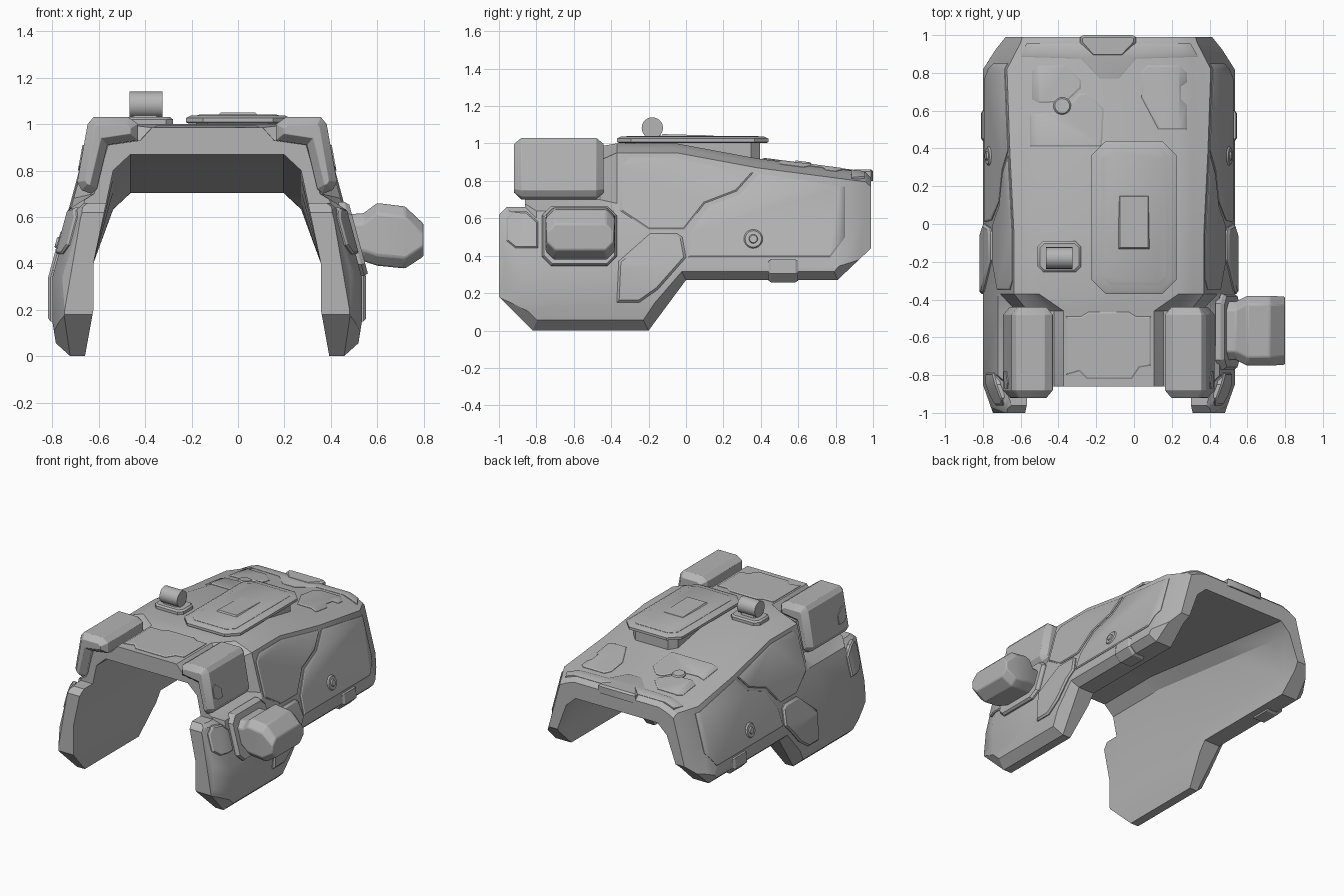
import bpy, bmesh
from math import cos, sin, pi
from mathutils import Vector

if "Cube" in bpy.data.objects:
    bpy.data.objects.remove(bpy.data.objects["Cube"], do_unlink=True)

MID = -0.133  # symmetry plane of the hull
parts = []

grey = bpy.data.materials.new("plain_grey")
grey.use_nodes = True
grey.diffuse_color = (0.46, 0.46, 0.46, 1)
grey.node_tree.nodes["Principled BSDF"].inputs["Base Color"].default_value = (0.46, 0.46, 0.46, 1)


def lerp(table, t):
    for (a, p), (b, q) in zip(table, table[1:]):
        if t <= b:
            return p + (q - p) * max(0, t - a) / (b - a)
    return table[-1][1]


# Hull surface rules: roof height, ceiling height, end taper and wall offset
ROOF = [(-1.02, .985), (-.46, .985), (-.37, 1), (-.05, 1), (.38, .92), (.96, .845), (1.02, .79)]
CEILING = [(-.37, .87), (1.0, .70)]
TAPER = [(-1.02, .06), (-.85, 0), (.82, 0), (1.02, .11)]
WALL = [(0, .64), (.15, .667), (.34, .667), (1.2, .435)]


def wall(y, z):
    return lerp(WALL, z) - lerp(TAPER, y)


def roof(u, y):
    return lerp(ROOF, y) - max(0, abs(u) - .37) * .37


def inset(poly, d):
    """Mitred inward offset of a 2D polygon."""
    pts = [Vector(p) for p in poly]
    n = len(pts)
    area = sum(pts[i - 1].x * pts[i].y - pts[i].x * pts[i - 1].y for i in range(n))
    s = 1 if area > 0 else -1
    out = []
    for i in range(n):
        e1 = (pts[i] - pts[i - 1]).normalized()
        e2 = (pts[(i + 1) % n] - pts[i]).normalized()
        n1, n2 = Vector((-e1.y, e1.x)) * s, Vector((-e2.y, e2.x)) * s
        out.append(tuple(pts[i] + (n1 + n2) * (d / max(.3, 1 + n1.dot(n2)))))
    return out


def loft(name, rings, cuts=(), shift=None, bevel=0):
    """Skin closed rings, optionally fold the result over a curved surface."""
    bm = bmesh.new()
    loops = [[bm.verts.new(p) for p in r] for r in rings]
    n = len(loops[0])
    for a, b in zip(loops, loops[1:]):
        for i in range(n):
            j = (i + 1) % n
            bm.faces.new((a[i], a[j], b[j], b[i]))
    bm.faces.new(loops[0])
    bm.faces.new(loops[-1])
    for axis, at in cuts:
        co, no = Vector(), Vector()
        co[axis], no[axis] = at, 1
        bmesh.ops.bisect_plane(bm, geom=bm.verts[:] + bm.edges[:] + bm.faces[:],
                               plane_co=co, plane_no=no)
    for v in bm.verts:
        if shift:
            v.co = shift(v.co)
        v.co.x += MID
    bmesh.ops.recalc_face_normals(bm, faces=bm.faces[:])
    me = bpy.data.meshes.new(name)
    bm.to_mesh(me)
    bm.free()
    me.materials.append(grey)
    ob = bpy.data.objects.new(name, me)
    bpy.context.collection.objects.link(ob)
    parts.append(ob)
    if bevel:
        m = ob.modifiers.new("soft_edges", "BEVEL")
        m.width, m.segments, m.limit_method = bevel, 2, 'ANGLE'
    return ob


def side_plate(name, poly, side, t=.009, c=.008):
    """Plate that follows the outer wall; poly is in y, z."""
    rings = [[(x, y, z) for y, z in p] for x, p in
             ((-.015, poly), (t * .4, poly), (t, inset(poly, c)))]
    return loft(name, rings, [(2, .15), (2, .34), (1, -.85), (1, .82)],
                lambda v: Vector((side * (v.x + wall(v.y, v.z)), v.y, v.z)))


def roof_plate(name, poly, t=.008, c=.008):
    """Plate that follows the roof; poly is in x, y."""
    poly = [(x - MID, y) for x, y in poly]
    rings = [[(x, y, z) for x, y in p] for z, p in
             ((-.015, poly), (t * .4, poly), (t, inset(poly, c)))]
    return loft(name, rings, [(1, -.05), (1, .38), (0, .37), (0, -.37)],
                lambda v: Vector((v.x, v.y, v.z + roof(v.x, v.y))))


def octagon(a0, a1, b0, b1, c):
    return [(a0 + c, b0), (a1 - c, b0), (a1, b0 + c), (a1, b1 - c),
            (a1 - c, b1), (a0 + c, b1), (a0, b1 - c), (a0, b0 + c)]


def disc(cy, cz, r, n=20):
    return [(cy + r * cos(2 * pi * i / n), cz + r * sin(2 * pi * i / n)) for i in range(n)]


# Arched hull: half sections mirrored and skinned along y
def section(y, front):
    R, I, t = lerp(ROOF, y), lerp(CEILING, y), lerp(TAPER, y)
    if front:
        top = [(.24, R), (.29, R - .055), (.43, R - .075), (.49, .70)]
    else:
        top = [(.37, R), (.44, R - .025), (wall(0, R - .05), R - .05), (wall(0, .68), .68)]
    half = top + [(wall(0, z), z) for z in (.64, .34, .15, -.02)]
    half = [(u - t * (0.3 if z > R - .03 else 1), z) for u, z in half]
    half += [(.53, -.02), (.49, .2), (.49, .4), (.405, I - .07), (.33, I)]
    return [(u, y, z) for u, z in half] + [(-u, y, z) for u, z in reversed(half)]


hull = loft("hull", [section(y, y < -.4) for y in (-1.02, -.85, -.46, -.37, -.05, .38, .82, .96, 1.02)])

# Side profile cutter with a chamfered rim
profile = [(-1, .62), (-.96, .66), (-.86, .66), (-.86, 1.15), (.99, 1.15), (.99, .44),
           (.81, .27), (0, .27), (-.2, 0), (-.82, 0), (-1, .18)]
half = []
for d, out in ((0, -.05), (.063, .02)):
    half.append([(lerp(WALL, z) + out, q[0], q[1]) for (y, z), q in zip(profile, inset(profile, d))])
half.append([(1, y, z) for _, y, z in half[-1]])
mirrored = [[(-x, y, z) for x, y, z in r] for r in reversed(half)]
cutter = loft("profile_cutter", mirrored + half)
cutter.hide_render = True
parts.remove(cutter)
m = hull.modifiers.new("trim", "BOOLEAN")
m.operation, m.solver, m.object = 'INTERSECT', 'EXACT', cutter
bpy.context.view_layer.objects.active = hull
bpy.ops.object.modifier_apply(modifier="trim")
bpy.data.objects.remove(cutter, do_unlink=True)

# Parts repeated on both sides
pod = [(.297, 1.0), (.34, 1.03), (.49, 1.03), (.515, 1.0), (.56, .75), (.54, .715),
       (.50, .70), (.475, .72), (.43, .91), (.297, .93)]
front_panel = [(-.3, .925), (-.05, .925), (.36, .845), (.27, .745), (.1, .68), (-.01, .54), (-.2, .54), (-.35, .64), (-.35, .88)]
rear_panel = [(.39, .84), (.85, .77), (.85, .5), (.77, .39), (.01, .39), (.02, .52), (.12, .665), (.29, .73)]
knee_plate = [(-.37, .15), (-.25, .15), (-.15, .22), (.0, .39), (-.02, .5), (-.05, .52), (-.19, .52), (-.36, .37)]
shin_plate = [(-.96, .48), (-.96, .6), (-.92, .64), (-.85, .635), (-.79, .58), (-.79, .44), (-.91, .44)]
for side, word in ((1, "left"), (-1, "right")):
    rings = [[(side * u, y, z) for u, z in inset(pod, d)] for y, d in
             ((-.92, .033), (-.88, 0), (-.48, 0), (-.44, .033))]
    loft(word + "_shoulder_pod", rings, bevel=.015)
    label = [(-.87, .82), (-.87, .89), (-.84, .91), (-.78, .86), (-.78, .80), (-.83, .80)]
    loft(word + "_pod_label", [[(side * (.515 + (1 - z) * .18 + t), y, z) for y, z in label]
                               for t in (-.01, .006)])
    side_plate(word + "_front_side_panel", front_panel, side)
    side_plate(word + "_rear_side_panel", rear_panel, side)
    side_plate(word + "_knee_plate", knee_plate, side, .018, .012)
    side_plate(word + "_shin_plate", shin_plate, side, .014)
    side_plate(word + "_bolt_ring", disc(.36, .49, .052), side, .018)
    side_plate(word + "_bolt", disc(.36, .49, .028), side, .026)
    # Clip wrapped around the lower edge
    clip = [(.54, .257), (.63, .257), (.678, .305), (.672, .38), (.64, .38), (.54, .3)]
    loft(word + "_edge_clip", [[(side * u, y, z) for u, z in inset(clip, d)]
                               for y, d in ((.44, .01), (.455, 0), (.585, 0), (.6, .01))])

# Box on the left front leg
side_plate("box_mount", octagon(-.77, -.37, .345, .665, .05), 1, .03, .012)
box = [(.42, .41, .61, -.72, -.41), (.54, .41, .615, -.72, -.41), (.6, .39, .66, -.75, -.38),
       (.72, .378, .645, -.75, -.38), (.8, .43, .57, -.745, -.385)]
loft("side_box", [[(x - MID, y, z) for y, z in octagon(y0, y1, z0, z1, .045)]
                  for x, z0, z1, y0, y1 in box], bevel=.008)

# Roof hatch: skirt, lid, raised panel and wedge
lid = [(x - MID, y) for x, y in octagon(-.225, .225, -.37, .44, .075)]


def stack(name, poly, levels):
    return loft(name, [[(u, y, z) for u, y in inset(poly, d)] for z, d in levels])


stack("hatch_skirt", lid, [(.88, .045), (1.01, .045)])
stack("hatch_lid", lid, [(1.002, .012), (1.008, 0), (1.026, 0), (1.036, .02)])
stack("hatch_panel", lid, [(1.03, .05), (1.038, .05), (1.041, .058)])
wedge = [(-.09 - MID, -.14), (.09 - MID, -.14), (.09 - MID, .16), (-.09 - MID, .16)]
loft("hatch_wedge", [[(u, y, 1.03) for u, y in wedge],
                     [(u, y, 1.05 if y < 0 else 1.043) for u, y in inset(wedge, .015)]])

# Periscope on the roof
stack("periscope_base", [(x - MID, y) for x, y in octagon(-.51, -.28, -.255, -.09, .03)],
      [(.97, 0), (1.02, 0), (1.03, .012)])
stack("periscope_foot", [(x - MID, y) for x, y in octagon(-.46, -.34, -.22, -.13, .01)],
      [(1.01, 0), (1.06, .01)])
loft("periscope_drum", [[(x - MID, y, z) for y, z in disc(-.18, 1.083, .057, 28)]
                        for x in (-.467, -.325)])

# Thin roof panels
roof_plate("front_roof_panel", [(-.36, -.8), (-.36, -.49), (-.28, -.49), (-.24, -.465), (-.03, -.465), (.01, -.49),
                                (.09, -.49), (.09, -.75), (.03, -.76), (-.01, -.82), (-.25, -.82), (-.29, -.78)])
roof_plate("rear_roof_panel_a", [(-.54, .66), (-.54, .81), (-.51, .84), (-.36, .84), (-.28, .76), (-.28, .72), (-.36, .645), (-.5, .64)])
roof_plate("rear_roof_panel_b", [(-.55, .41), (-.17, .41), (-.16, .61), (-.24, .69), (-.29, .69), (-.38, .59), (-.55, .58)])
roof_plate("rear_roof_panel_c", [(.04, .67), (.13, .5), (.28, .5), (.28, .63), (.25, .66), (.25, .73), (.28, .75), (.28, .8), (.24, .84), (.07, .84), (.04, .8)])
roof_plate("roof_cap", disc(-.38, .625, .047), .016)
roof_plate("rear_roof_band", [(-.6, .885), (-.28, .875), (-.18, .77), (-.08, .77), (.01, .875), (.34, .885), (.3, .955), (-.57, .955)], .006)
stack("rear_clip", [(x - MID, y) for x, y in ((-.285, .99), (-.285, .96), (-.22, .885), (-.06, .885),
                                              (.01, .96), (.01, .99), (-.01, 1), (-.265, 1))],
      [(.80, 0), (.85, 0), (.862, .012)])

# Smooth shading with sharp edges kept
bpy.ops.object.select_all(action='DESELECT')
for ob in parts:
    ob.select_set(True)
bpy.context.view_layer.objects.active = hull
bpy.ops.object.shade_smooth_by_angle(angle=0.5)
